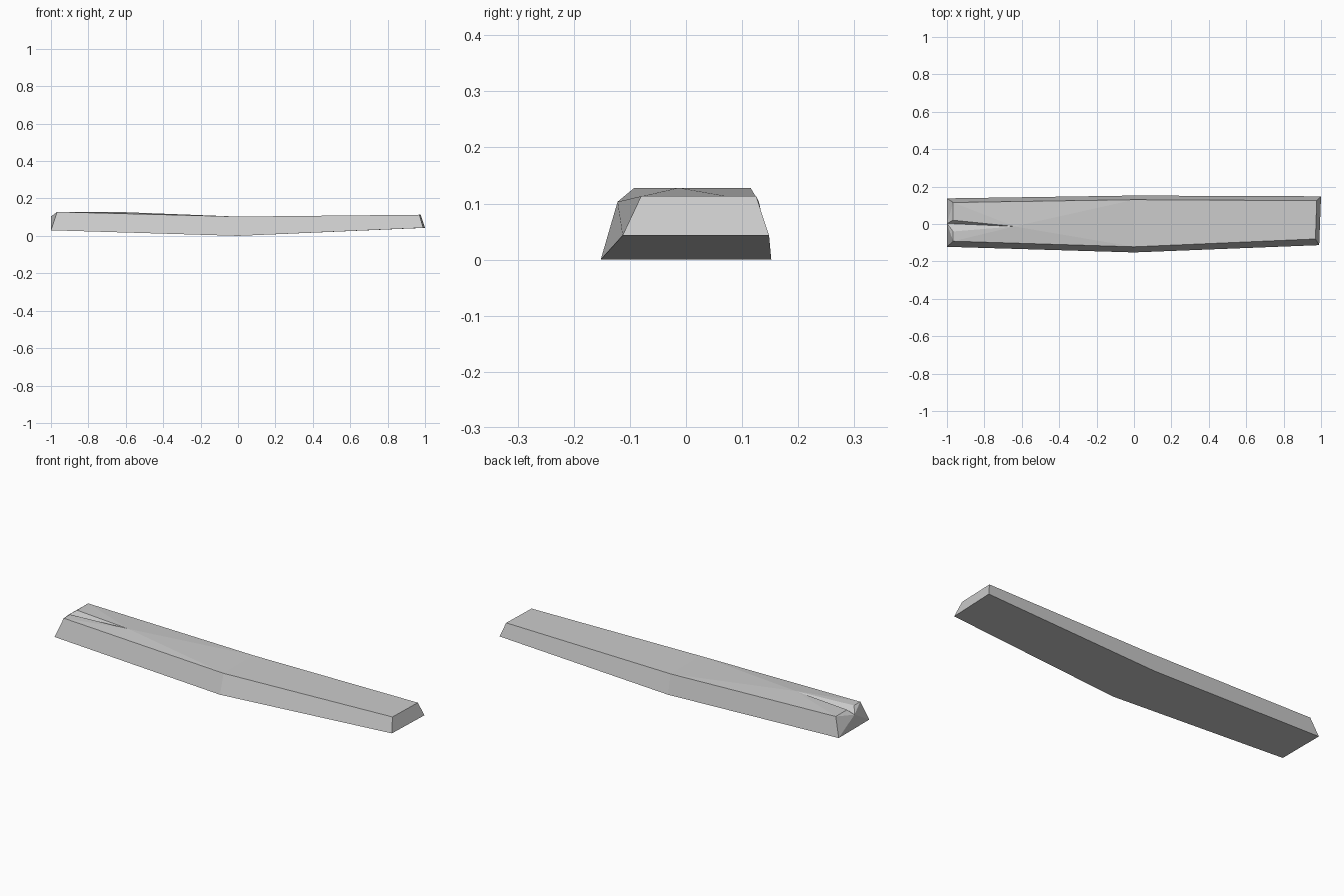
import bpy
import bmesh

# Remove the default cube
cube = bpy.data.objects.get("Cube")
if cube:
    bpy.data.objects.remove(cube, do_unlink=True)

# Single flat colour
grey = bpy.data.materials.new("plain grey")
grey.use_nodes = True
colour = (0.6, 0.6, 0.6, 1.0)
grey.diffuse_color = colour
grey.node_tree.nodes["Principled BSDF"].inputs["Base Color"].default_value = colour

bm = bmesh.new()


def section(*corners):
    """Cross-section corners: front bottom, back bottom, back top, front top."""
    return [bm.verts.new(c) for c in corners]


# Notched end, widest middle and plain end of the bent plank
notched = section((-1, -0.122, 0.03), (-1, 0.137, 0.03),
                  (-0.967, 0.115, 0.128), (-0.967, -0.092, 0.128))
middle = section((0, -0.152, 0), (0, 0.152, 0),
                 (0, 0.13, 0.103), (0, -0.122, 0.103))
plain = section((0.99, -0.113, 0.043), (1, 0.148, 0.043),
                (0.977, 0.125, 0.113), (0.97, -0.08, 0.113))

# Underside, back and front of both halves, then the plain half's top
for a, b in ((notched, middle), (middle, plain)):
    for i, j in ((0, 1), (1, 2), (3, 0)):
        bm.faces.new((a[i], a[j], b[j], b[i]))
bm.faces.new((middle[2], middle[3], plain[3], plain[2]))
bm.faces.new(plain)

# Tapering split: two lips, its floor at the end and its tip on the top
back_lip = bm.verts.new((-0.967, 0.02, 0.128))
front_lip = bm.verts.new((-0.967, -0.04, 0.128))
floor = bm.verts.new((-1, 0.003, 0.104))
tip = bm.verts.new((-0.64, -0.013, 0.128))

# Top around the split, and the split's two walls
rim = [back_lip, notched[2], middle[2], middle[3], notched[3], front_lip, floor]
for a, b in zip(rim, rim[1:] + rim[:1]):
    bm.faces.new((tip, a, b))

# Notched end, fanned out from the split floor
end = [front_lip, notched[3], notched[0], notched[1], notched[2], back_lip]
for a, b in zip(end, end[1:]):
    bm.faces.new((floor, a, b))

bmesh.ops.recalc_face_normals(bm, faces=bm.faces)
mesh = bpy.data.meshes.new("split_plank")
bm.to_mesh(mesh)
bm.free()
mesh.materials.append(grey)
plank = bpy.data.objects.new("split_plank", mesh)
bpy.context.collection.objects.link(plank)
